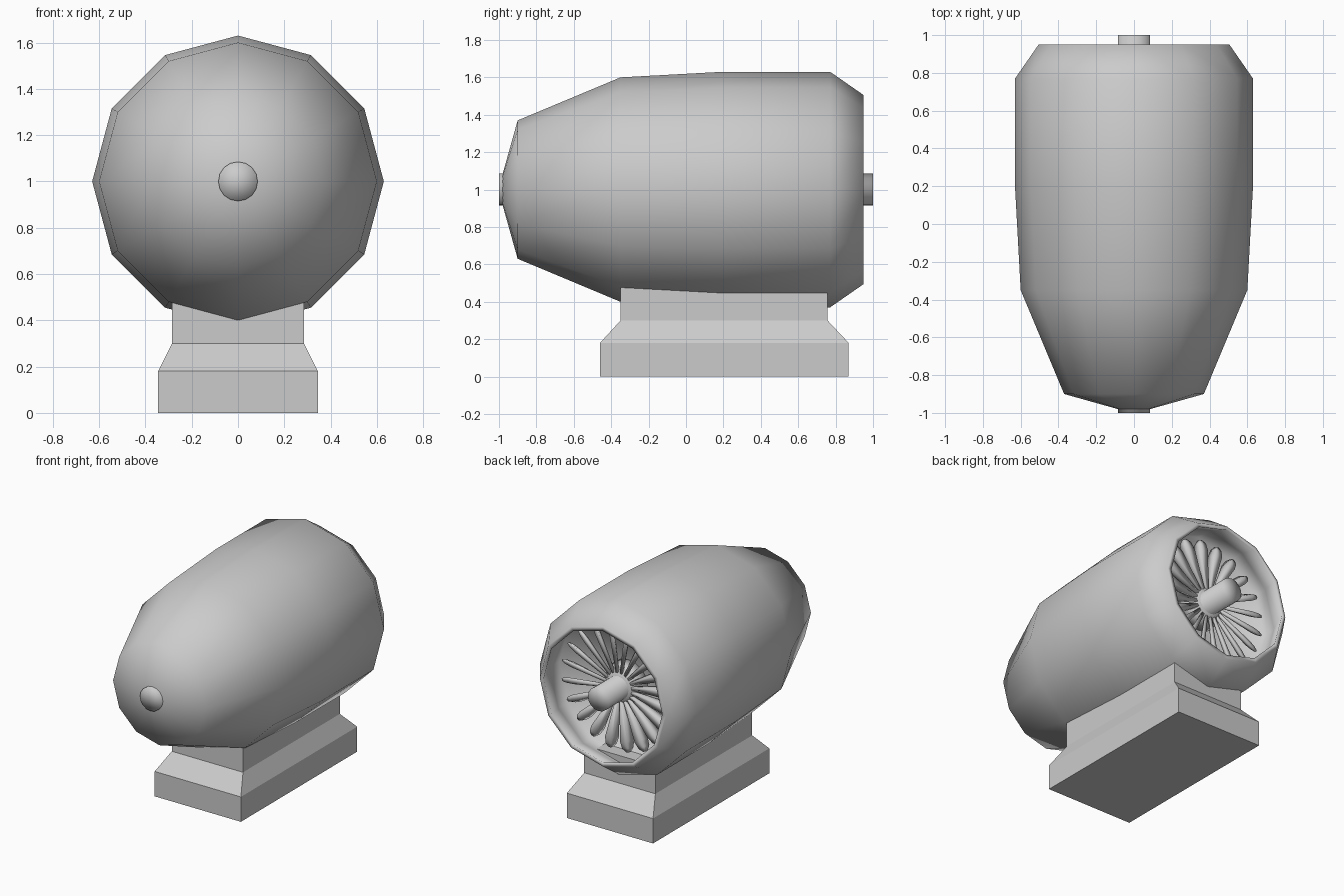
import bpy, bmesh, math
from mathutils import Vector

if "Cube" in bpy.data.objects:
    bpy.data.objects.remove(bpy.data.objects["Cube"])

grey = bpy.data.materials.new("plain_grey")
grey.diffuse_color = (0.6, 0.6, 0.6, 1)
grey.use_nodes = True
grey.node_tree.nodes["Principled BSDF"].inputs["Base Color"].default_value = grey.diffuse_color
AXIS_Z = 1.0


def finish(name, bm, smooth):
    bmesh.ops.recalc_face_normals(bm, faces=bm.faces)
    for f in bm.faces:
        f.smooth = smooth
    me = bpy.data.meshes.new(name)
    bm.to_mesh(me)
    bm.free()
    me.materials.append(grey)
    ob = bpy.data.objects.new(name, me)
    bpy.context.collection.objects.link(ob)
    return ob


def bridge(bm, a, b):
    n = len(a)
    for i in range(n):
        bm.faces.new((a[i], a[(i + 1) % n], b[(i + 1) % n], b[i]))


def cap(bm, ring):
    # triangle fan to a centre point
    c = bm.verts.new(sum((v.co for v in ring), Vector()) / len(ring))
    for i in range(len(ring)):
        bm.faces.new((ring[i], ring[(i + 1) % len(ring)], c))


def lathe(name, profile, sides):
    # closed solid of revolution about the y axis from (y, radius) points
    bm = bmesh.new()
    rings = []
    for y, r in profile:
        rings.append([bm.verts.new((r * math.cos(t), y, AXIS_Z + r * math.sin(t)))
                      for t in (2 * math.pi * i / sides for i in range(sides))])
    for a, b in zip(rings, rings[1:]):
        bridge(bm, a, b)
    cap(bm, rings[0])
    cap(bm, rings[-1])
    return finish(name, bm, True)


# twelve-sided casing with an open, recessed rear
lathe("casing", [(-0.98, 0.085), (-0.90, 0.37), (-0.35, 0.60), (0.20, 0.63),
                 (0.77, 0.63), (0.95, 0.505), (0.95, 0.475), (0.78, 0.55),
                 (0.66, 0.55)], 12)

# central shaft showing at both ends, and the fan hub around it
lathe("shaft", [(-1.0, 0.085), (1.0, 0.085)], 16)
lathe("fan_hub", [(0.65, 0.16), (0.74, 0.14), (0.78, 0.09)], 16)

# fan blades: twisted paddles that widen towards a rounded tip
BLADES, TWIST = 20, math.radians(40)
bm = bmesh.new()
for k in range(BLADES):
    ang = 2 * math.pi * (k + 0.5) / BLADES
    out = Vector((math.cos(ang), 0, math.sin(ang)))
    side = Vector((-math.sin(ang), 0, math.cos(ang)))
    back = Vector((0, 1, 0))
    wide = side * math.cos(TWIST) + back * math.sin(TWIST)
    thin = back * math.cos(TWIST) - side * math.sin(TWIST)
    rings = []
    for r, w, t in ((0.10, 0.014, 0.012), (0.38, 0.046, 0.02),
                    (0.43, 0.038, 0.016), (0.46, 0.016, 0.008)):
        c = Vector((0, 0.76, AXIS_Z)) + out * r
        rings.append([bm.verts.new(c + d) for d in
                      (wide * w, thin * t, -wide * w, -thin * t)])
    for a, b in zip(rings, rings[1:]):
        bridge(bm, a, b)
    bm.faces.new(rings[0])
    bm.faces.new(rings[-1])
finish("fan_blades", bm, True)

# stepped foot: block, sloped shoulder and neck running up into the casing
bm = bmesh.new()
rings = []
for z, x, y0, y1 in ((0.0, 0.345, -0.46, 0.87), (0.18, 0.345, -0.46, 0.87),
                     (0.30, 0.285, -0.35, 0.757), (0.50, 0.285, -0.35, 0.757)):
    rings.append([bm.verts.new(p) for p in
                  ((-x, y0, z), (x, y0, z), (x, y1, z), (-x, y1, z))])
for a, b in zip(rings, rings[1:]):
    bridge(bm, a, b)
bm.faces.new(rings[0])
bm.faces.new(rings[-1])
finish("foot", bm, False)
